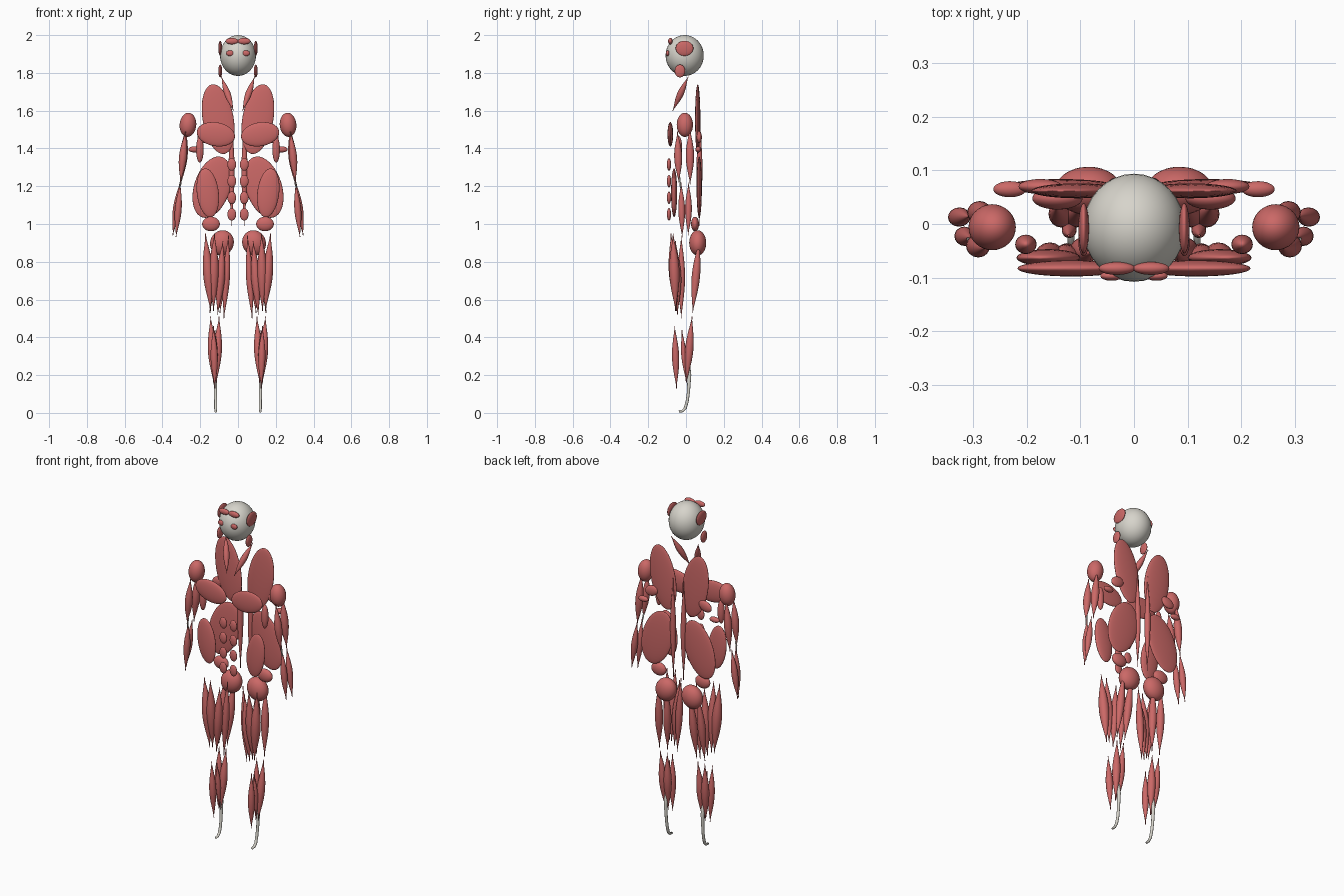
import bpy, bmesh
from math import sin, pi, radians
from mathutils import Vector, Matrix

cube = bpy.data.objects.get("Cube")
if cube:
    bpy.data.objects.remove(cube)


def material(name, rgb):
    m = bpy.data.materials.new(name)
    m.use_nodes = True
    m.diffuse_color = (*rgb, 1)
    m.node_tree.nodes["Principled BSDF"].inputs["Base Color"].default_value = (*rgb, 1)
    return m


RED = material("muscle red", (0.60, 0.14, 0.135))
BONE = material("bone grey", (0.68, 0.66, 0.60))


def finish(name, bm, mat):
    """Turn a bmesh into a smooth object."""
    bmesh.ops.recalc_face_normals(bm, faces=bm.faces)
    for f in bm.faces:
        f.smooth = True
    me = bpy.data.meshes.new(name)
    bm.to_mesh(me)
    bm.free()
    me.materials.append(mat)
    ob = bpy.data.objects.new(name, me)
    bpy.context.collection.objects.link(ob)


def ellipsoid(name, centre, radii, lean=0, mat=RED, side=1):
    """Sphere scaled to radii, its top leaning outward by lean degrees."""
    bm = bmesh.new()
    bmesh.ops.create_uvsphere(bm, u_segments=32, v_segments=20, radius=1)
    mirror = Matrix.Diagonal((side, 1, 1, 1))
    place = Matrix.Translation(centre) @ Matrix.Rotation(radians(lean), 4, "Y")
    bm.transform(mirror @ place @ Matrix.Diagonal((*radii, 1)))
    finish(name, bm, mat)


def sweep(name, path, radii, mat, side=1, sides=16):
    """Closed round tube through the points, with a radius at each."""
    bm = bmesh.new()
    rings = []
    for i, p in enumerate(path):
        d = path[min(i + 1, len(path) - 1)] - path[max(i - 1, 0)]
        u = d.cross(Vector((1, 0, 0))).normalized()
        v = d.cross(u).normalized()
        ring = []
        for k in range(sides):
            turn = Matrix.Rotation(2 * pi * k / sides, 3, d)
            q = p + turn @ u * radii[i]
            ring.append(bm.verts.new((q.x * side, q.y, q.z)))
        rings.append(ring)
    for a, b in zip(rings, rings[1:]):
        for k in range(sides):
            j = (k + 1) % sides
            bm.faces.new((a[k], a[j], b[j], b[k]))
    bm.faces.new(rings[0])
    bm.faces.new(rings[-1])
    finish(name, bm, mat)


def spindle(name, top, bottom, r, side):
    """Fusiform muscle belly tapering to both ends."""
    a, b = Vector(top), Vector(bottom)
    n = 18
    path = [a.lerp(b, i / n) for i in range(n + 1)]
    radii = [max(0.002, r * sin(pi * i / n) ** 1.25) for i in range(n + 1)]
    sweep(name, path, radii, RED, side)


# Skull
ellipsoid("skull", (0, -0.007, 1.892), (0.095, 0.101, 0.108), mat=BONE)

# Rounded muscles: name, centre, radii, outward lean
ROUND = [
    ("brow", (0.032, -0.083, 1.968), (0.034, 0.012, 0.017), 0),
    ("eye_ring", (0.042, -0.097, 1.904), (0.021, 0.009, 0.015), 0),
    ("temple", (0.094, -0.008, 1.93), (0.010, 0.047, 0.040), 0),
    ("jaw", (0.094, -0.032, 1.81), (0.010, 0.028, 0.034), 0),
    ("trapezius", (0.105, 0.062, 1.555), (0.082, 0.014, 0.187), 10),
    ("lat", (0.137, 0.070, 1.195), (0.095, 0.014, 0.168), -18),
    ("shoulder_blade", (0.175, 0.070, 1.46), (0.042, 0.014, 0.030), 20),
    ("teres", (0.232, 0.065, 1.395), (0.031, 0.015, 0.016), 0),
    ("chest", (0.117, -0.083, 1.475), (0.102, 0.015, 0.063), -10),
    ("rib_side", (0.202, -0.038, 1.395), (0.020, 0.018, 0.070), 0),
    ("oblique", (0.160, -0.063, 1.165), (0.058, 0.016, 0.130), 7),
    ("deltoid", (0.265, -0.006, 1.525), (0.044, 0.043, 0.064), -5),
    ("hip_side", (0.143, 0.048, 1.0), (0.047, 0.021, 0.038), 0),
    ("glute", (0.085, 0.062, 0.90), (0.062, 0.045, 0.068), -25),
]

# Tapered muscles: name, top, bottom, radius
TAPERED = [
    ("neck_strap", (0.088, 0.012, 1.78), (0.024, -0.070, 1.60), 0.017),
    ("spine_strap", (0.035, 0.072, 1.57), (0.033, 0.070, 0.99), 0.016),
    ("biceps", (0.278, -0.045, 1.49), (0.305, -0.038, 1.22), 0.021),
    ("triceps", (0.275, 0.020, 1.51), (0.302, 0.022, 1.21), 0.022),
    ("forearm_inner", (0.305, -0.026, 1.22), (0.328, -0.020, 0.93), 0.018),
    ("forearm_outer", (0.308, 0.014, 1.22), (0.345, 0.012, 0.94), 0.018),
    ("outer_thigh", (0.172, -0.068, 0.95), (0.145, -0.055, 0.54), 0.027),
    ("front_thigh", (0.125, -0.080, 0.95), (0.130, -0.050, 0.54), 0.026),
    ("inner_thigh", (0.080, -0.055, 0.91), (0.108, -0.045, 0.52), 0.025),
    ("adductor", (0.050, -0.025, 0.94), (0.075, -0.025, 0.50), 0.020),
    ("outer_hamstring", (0.130, 0.070, 0.92), (0.148, 0.035, 0.53), 0.022),
    ("inner_hamstring", (0.075, 0.070, 0.92), (0.095, 0.035, 0.53), 0.022),
    ("outer_calf", (0.145, 0.032, 0.51), (0.130, 0.002, 0.16), 0.022),
    ("inner_calf", (0.100, 0.032, 0.51), (0.114, 0.002, 0.16), 0.022),
    ("deep_calf", (0.122, -0.022, 0.44), (0.120, 0.000, 0.17), 0.014),
    ("shin", (0.130, -0.060, 0.46), (0.122, -0.050, 0.13), 0.019),
]

for side, label in ((1, "left"), (-1, "right")):
    for name, centre, radii, lean in ROUND:
        ellipsoid(f"{label}_{name}", centre, radii, lean, side=side)
    for name, top, bottom, r in TAPERED:
        spindle(f"{label}_{name}", top, bottom, r, side)

    # Stacked belly muscles
    for i in range(4):
        ellipsoid(f"{label}_belly_{i + 1}", (0.033, -0.090, 1.315 - 0.088 * i),
                  (0.023, 0.011, 0.033), side=side)

    # Heel tendon curving forward under the foot
    heel = [(0.121, 0.010, 0.30), (0.120, 0.018, 0.20), (0.119, 0.013, 0.11),
            (0.118, 0.006, 0.06), (0.118, -0.004, 0.025),
            (0.118, -0.018, 0.010), (0.118, -0.038, 0.007)]
    sweep(f"{label}_heel_tendon", [Vector(p) for p in heel],
          [0.007, 0.010, 0.008, 0.008, 0.008, 0.007, 0.006], BONE, side)

    # Elbow tendon joining upper arm and forearm
    elbow = [Vector((0.300, -0.035, 1.25)), Vector((0.309, -0.028, 1.19))]
    sweep(f"{label}_elbow_tendon", elbow, [0.004, 0.004], BONE, side)
